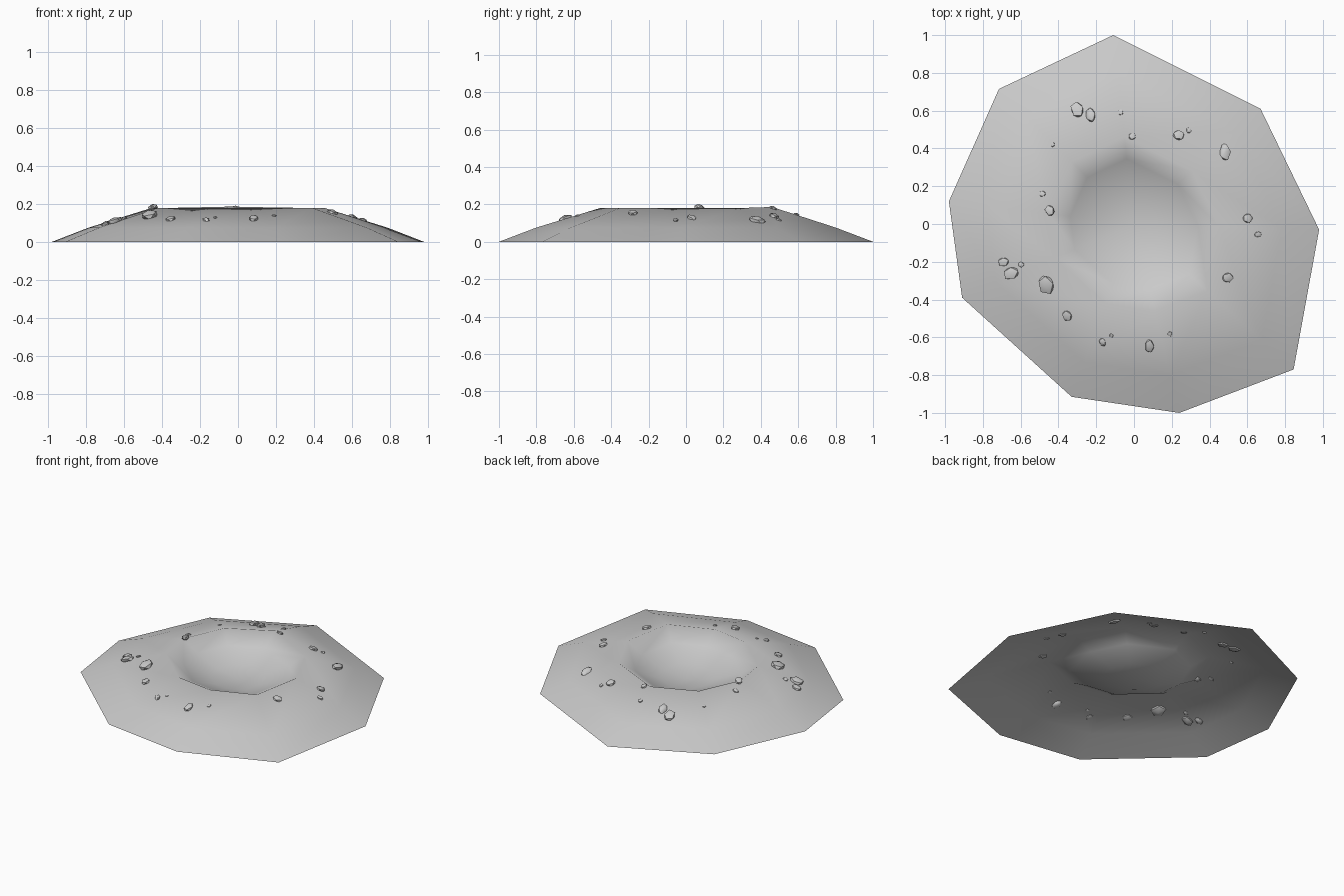
import bpy, bmesh, random
from mathutils import Vector, Matrix
from mathutils.bvhtree import BVHTree

if "Cube" in bpy.data.objects:
    bpy.data.objects.remove(bpy.data.objects["Cube"])

random.seed(4)

OUTLINE = [(-.11, 1.0), (-.715, .715), (-.98, .12), (-.91, -.39), (-.33, -.915),
           (.24, -1.0), (.845, -.77), (.98, -.03), (.67, .61)]
# (scale of outline, height): foot, slope, rim, bowl wall, bowl floor
RINGS = [(1, 0), (.8, .076), (.46, .18), (.345, .117), (.18, .062)]
FLOOR_Z = .045


def finish(name, bm):
    mesh = bpy.data.meshes.new(name)
    bm.to_mesh(mesh)
    ob = bpy.data.objects.new(name, mesh)
    bpy.context.collection.objects.link(ob)
    for p in mesh.polygons:
        p.use_smooth = True
    return ob


# crater shell, open underneath
bm = bmesh.new()
rings = [[bm.verts.new((x * k, y * k, z)) for x, y in OUTLINE] for k, z in RINGS]
rings[2][0].co.z += .006
n = len(OUTLINE)
for a, b in zip(rings, rings[1:]):
    for i in range(n):
        j = (i + 1) % n
        bm.faces.new((a[i], a[j], b[j], b[i]))
centre = bm.verts.new((0, 0, FLOOR_Z))
for i in range(n):
    bm.faces.new((rings[-1][i], rings[-1][(i + 1) % n], centre))
bm.normal_update()
tree = BVHTree.FromBMesh(bm)
finish("crater", bm)
bm.free()

# scattered stones: x, y, width, length, turn
STONES = [
    (-.30, .605, .07, .095, .35), (-.23, .575, .055, .085, .2), (-.07, .59, .03, .035, 0),
    (-.01, .465, .04, .045, -.5), (.235, .47, .065, .06, .3), (.29, .495, .03, .035, 0),
    (.48, .38, .06, .10, .05), (-.43, .42, .025, .027, 0), (-.485, .16, .045, .033, 0),
    (-.445, .07, .05, .068, .6), (.60, .03, .06, .055, 0), (.655, -.055, .045, .03, .2),
    (.495, -.285, .063, .055, 0), (-.69, -.20, .062, .05, .3), (-.65, -.26, .09, .07, .3),
    (-.597, -.215, .035, .03, 0), (-.465, -.32, .09, .11, .25), (-.355, -.485, .055, .062, .4),
    (-.167, -.625, .035, .05, .4), (-.12, -.59, .022, .025, 0), (.082, -.645, .05, .08, .05),
    (.19, -.582, .025, .03, 0)]

for i, (x, y, w, l, turn) in enumerate(STONES):
    hit, normal, _, _ = tree.ray_cast(Vector((x, y, 2)), Vector((0, 0, -1)))
    if normal.z < 0:
        normal = -normal
    bm = bmesh.new()
    bmesh.ops.create_icosphere(bm, subdivisions=1, radius=1)
    for v in bm.verts:
        v.co *= random.uniform(.92, 1.12)
    h = .3 * (w + l) / 2
    tilt = Vector((0, 0, 1)).rotation_difference(normal).to_matrix().to_4x4()
    bm.transform(Matrix.Translation(hit + normal * h * .15) @ tilt
                 @ Matrix.Rotation(turn, 4, 'Z') @ Matrix.Diagonal((w / 2, l / 2, h, 1)))
    stone = finish(f"stone_{i + 1}", bm)
    bm.free()
    bpy.ops.object.select_all(action='DESELECT')
    stone.select_set(True)
    bpy.context.view_layer.objects.active = stone
    bpy.ops.object.shade_smooth_by_angle(angle=.7)
